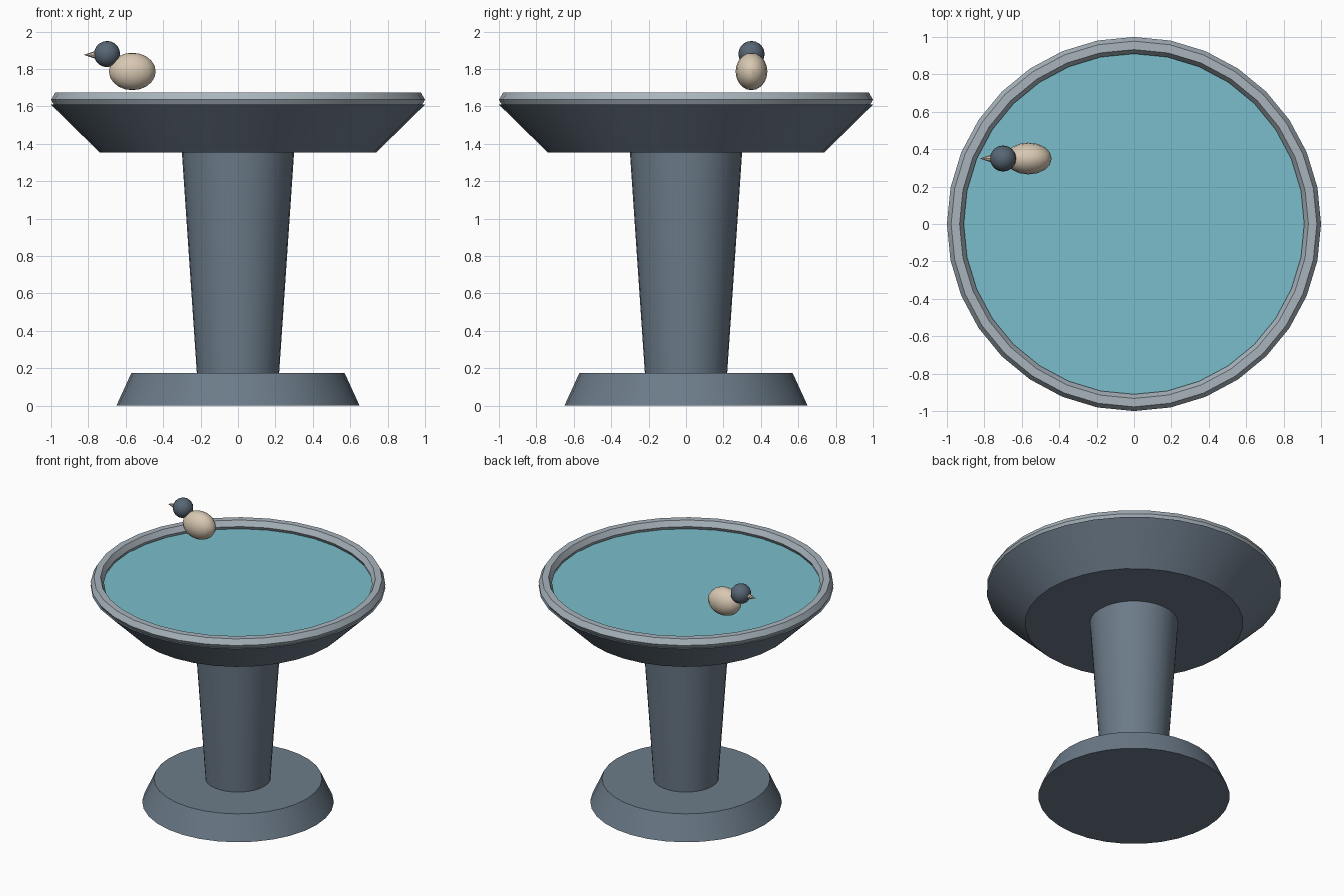
import bpy
from math import radians, pi

cube = bpy.data.objects.get("Cube")
if cube:
    bpy.data.objects.remove(cube, do_unlink=True)


def material(name, rgb):
    """Flat material from 0-255 display values, stored as linear."""
    linear = [((c / 255 + 0.055) / 1.055) ** 2.4 for c in rgb] + [1.0]
    mat = bpy.data.materials.new(name)
    mat.use_nodes = True
    mat.diffuse_color = linear
    mat.node_tree.nodes["Principled BSDF"].inputs["Base Color"].default_value = linear
    return mat


stone = material("grey stone", (108, 123, 137))
pale_stone = material("pale stone", (168, 180, 188))
water_blue = material("water blue", (122, 190, 203))
cream = material("cream feathers", (216, 200, 178))
slate = material("slate feathers", (88, 102, 116))
beak_tan = material("beak tan", (205, 186, 164))


def finish(name, mat):
    obj = bpy.context.object
    obj.name = name
    obj.data.materials.append(mat)
    bpy.ops.object.transform_apply(location=False, rotation=True, scale=True)
    bpy.ops.object.shade_smooth_by_angle(angle=radians(30))
    return obj


def tapered(name, mat, r_bottom, r_top, z_bottom, z_top, sides=32):
    bpy.ops.mesh.primitive_cone_add(
        vertices=sides, radius1=r_bottom, radius2=r_top,
        depth=z_top - z_bottom, location=(0, 0, (z_bottom + z_top) / 2))
    return finish(name, mat)


def ellipsoid(name, mat, centre, radii, segments=16, rings=10):
    bpy.ops.mesh.primitive_uv_sphere_add(
        segments=segments, ring_count=rings, radius=1, location=centre)
    bpy.context.object.scale = radii
    return finish(name, mat)


# Pedestal and basin
tapered("base", stone, 0.65, 0.57, 0, 0.175)
tapered("column", stone, 0.22, 0.30, 0.175, 1.355)
tapered("basin", stone, 0.74, 1.0, 1.355, 1.61)

# Hexagonal-section rim around the water
bpy.ops.mesh.primitive_torus_add(
    major_radius=0.955, minor_radius=0.045, major_segments=32,
    minor_segments=6, location=(0, 0, 1.636))
finish("rim", pale_stone)
tapered("water", water_blue, 0.915, 0.915, 1.60, 1.617)

# Bird
ellipsoid("bird_body", cream, (-0.565, 0.35, 1.787), (0.125, 0.085, 0.10))
ellipsoid("bird_head", slate, (-0.70, 0.35, 1.88), (0.07, 0.07, 0.07))
bpy.ops.mesh.primitive_cone_add(
    vertices=8, radius1=0.026, radius2=0, depth=0.08,
    location=(-0.785, 0.35, 1.876), rotation=(0, -pi / 2, 0))
finish("bird_beak", beak_tan)
